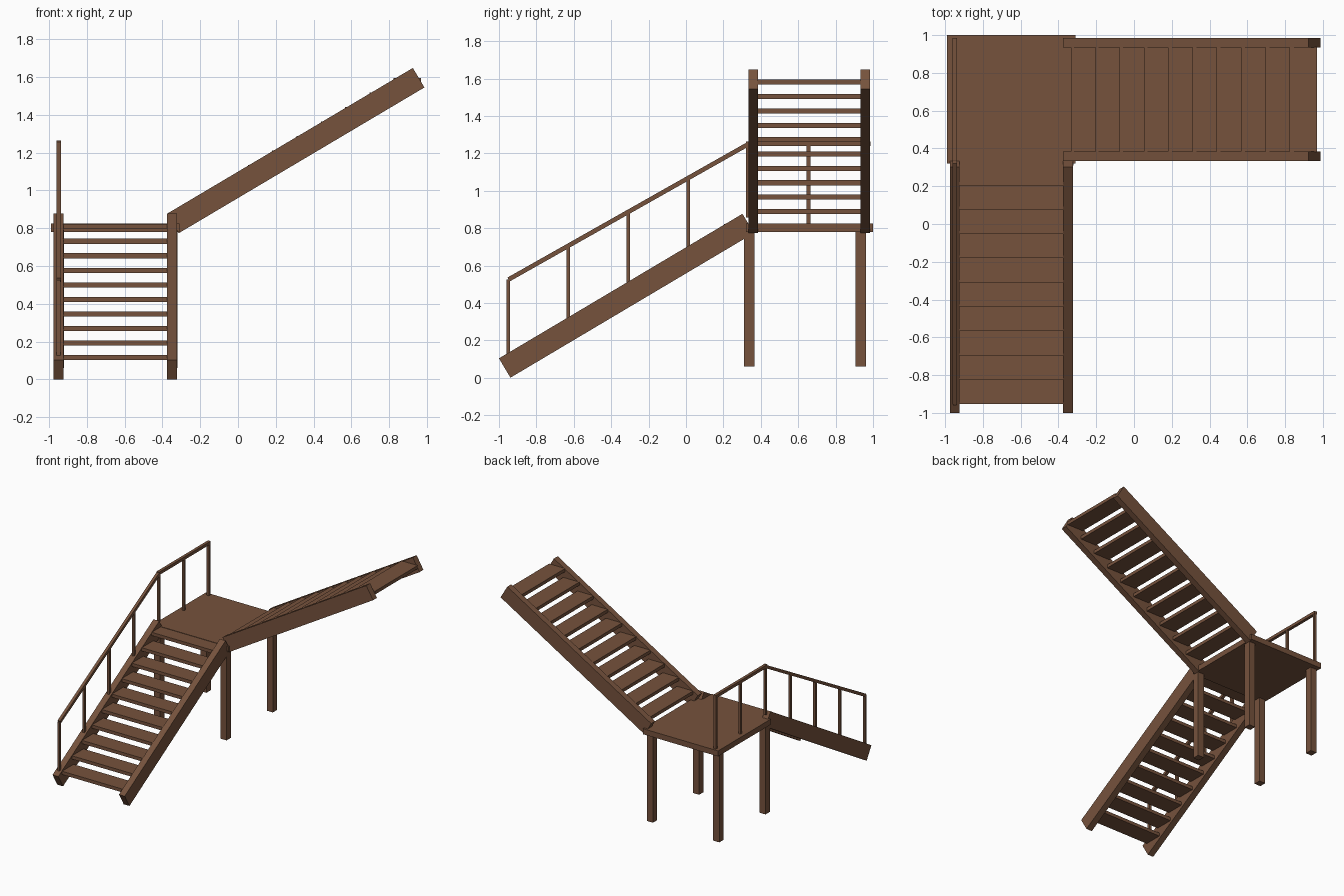
import bpy
import math
from mathutils import Vector

if "Cube" in bpy.data.objects:
    bpy.data.objects.remove(bpy.data.objects["Cube"])

wood = bpy.data.materials.new("brown wood")
wood.diffuse_color = (0.18, 0.085, 0.046, 1)
wood.use_nodes = True
wood.node_tree.nodes["Principled BSDF"].inputs["Base Color"].default_value = wood.diffuse_color


def prism(name, pts, axis, lo, hi):
    """Extrude a side profile (horizontal, z) along x or y from lo to hi."""
    def at(p, d):
        return (d, p[0], p[1]) if axis == 'x' else (p[0], d, p[1])
    n = len(pts)
    verts = [at(p, lo) for p in pts] + [at(p, hi) for p in pts]
    faces = [tuple(range(n)), tuple(range(2 * n - 1, n - 1, -1))]
    faces += [(i, i + n, (i + 1) % n + n, (i + 1) % n) for i in range(n)]
    if axis == 'y':
        faces = [f[::-1] for f in faces]
    me = bpy.data.meshes.new(name)
    me.from_pydata(verts, [], [f[::-1] for f in faces])
    me.materials.append(wood)
    ob = bpy.data.objects.new(name, me)
    bpy.context.collection.objects.link(ob)
    return ob


def box(name, x, y, z):
    pts = [(y[0], z[0]), (y[1], z[0]), (y[1], z[1]), (y[0], z[1])]
    return prism(name, pts, 'x', *x)


def beam(a, b, width):
    """Slanted bar profile: top edge a-b, square cut ends."""
    a, b = Vector(a), Vector(b)
    d = (b - a).normalized()
    off = Vector((d.y, -d.x)) * width
    return [a + off, b + off, b, a]


# landing and its legs
box("landing", (-0.99, -0.31), (0.32, 1.0), (0.78, 0.825))
for x in (-0.975, -0.375):
    for y in (0.31, 0.907):
        box("landing_leg", (x, x + 0.055), (y, y + 0.056), (0.06, 0.79))

# lower flight
low = beam((-1.0, 0.104), (0.302, 0.877), 0.12)
for x in (-0.975, -0.375):
    prism("lower_stringer", low, 'x', x, x + 0.052)
for i in range(10):
    y, z = -0.952 + 0.1285 * i, 0.102 + 0.077 * i
    box("lower_tread", (-0.925, -0.373), (y, y + 0.148), (z, z + 0.027))

# upper flight
high = beam((-0.375, 0.877), (0.925, 1.648), 0.12)
for y in (0.334, 0.934):
    prism("upper_stringer", high, 'y', y, y + 0.05)
for i in range(10):
    x, z = -0.333 + 0.1285 * i, 0.876 + 0.0768 * i
    box("upper_tread", (x, x + 0.145), (0.382, 0.936), (z, z + 0.027))

# handrail and balusters on the outer side
RX = (-0.961, -0.937)
prism("sloped_handrail", beam((-0.955, 0.536), (0.336, 1.265), 0.024), 'x', *RX)
box("landing_handrail", RX, (0.32, 0.986), (1.24, 1.264))
for i in range(5):
    y = -0.95 + 0.3205 * i
    box("stair_baluster", (-0.959, -0.939), (y - 0.01, y + 0.01),
        (0.10 + 0.59 * (y + 0.95), 0.525 + 0.565 * (y + 0.95)))
for y in (0.655, 0.974):
    box("landing_baluster", (-0.959, -0.939), (y - 0.01, y + 0.01), (0.82, 1.25))
